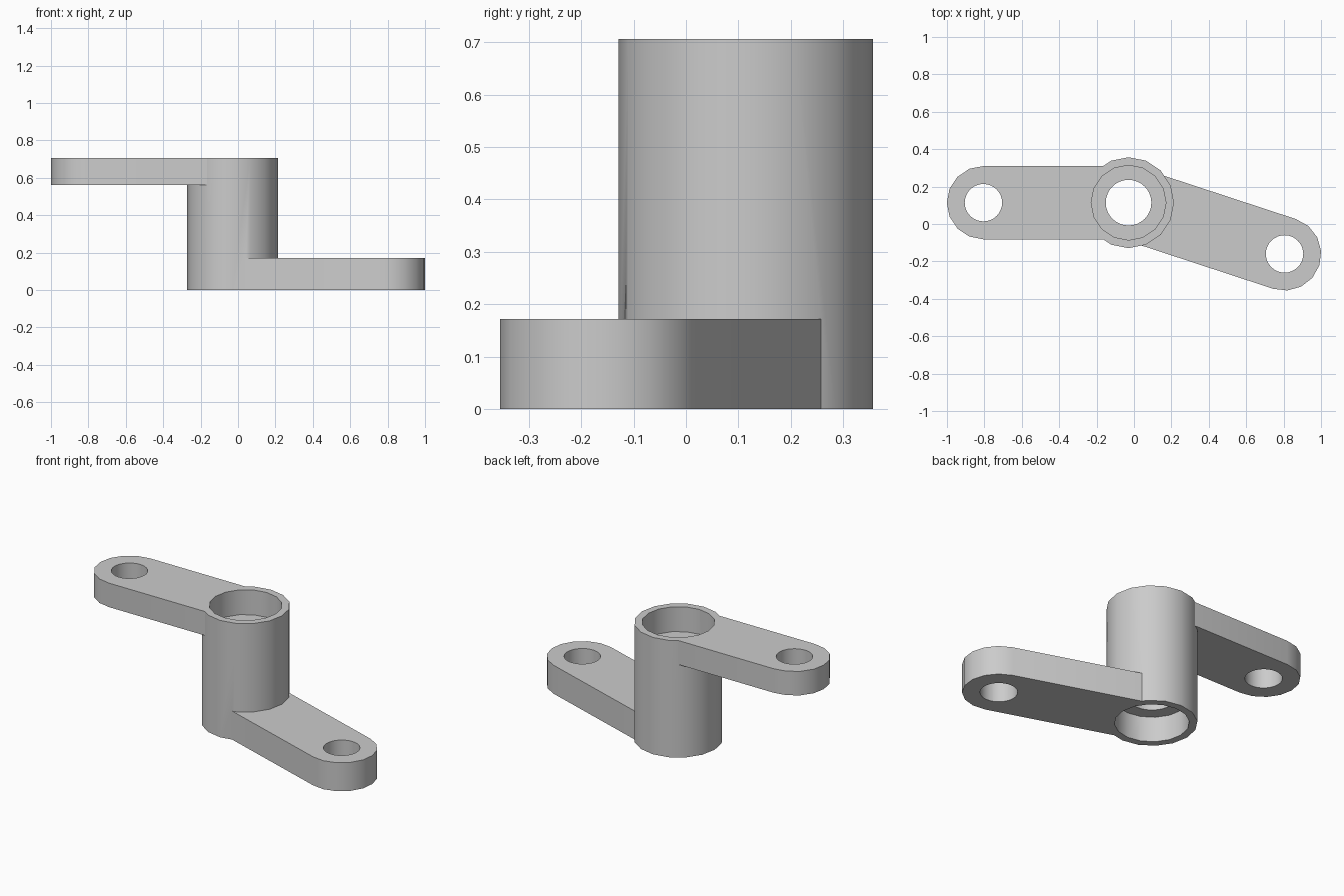
import bpy
import bmesh
from math import atan2, cos, pi, sin
from mathutils import Vector

if "Cube" in bpy.data.objects:
    bpy.data.objects.remove(bpy.data.objects["Cube"])

HUB = Vector((-0.029, 0.114))
UPPER_PIVOT = Vector((-0.805, 0.114))
LOWER_PIVOT = Vector((0.805, -0.16))
HEIGHT = 0.706
HUB_RADIUS, POCKET_RADIUS, BORE_RADIUS = 0.243, 0.2, 0.122
ARM_RADIUS, HOLE_RADIUS = 0.196, 0.1
POCKET_DEPTH = 0.15
UPPER_THICKNESS, LOWER_THICKNESS = 0.145, 0.172
SIDES = 16

metal = bpy.data.materials.new("grey metal")
metal.use_nodes = True
GREY = (0.6, 0.6, 0.6, 1)
metal.diffuse_color = GREY
metal.node_tree.nodes["Principled BSDF"].inputs["Base Color"].default_value = GREY


def arc(center, radius, start, sweep, steps):
    """Points along an arc, including both ends."""
    angles = [start + sweep * i / steps for i in range(steps + 1)]
    return [center + radius * Vector((cos(a), sin(a))) for a in angles]


def extrude(name, points, bottom, top):
    """Solid prism from a closed outline."""
    bm = bmesh.new()
    base = bm.faces.new([bm.verts.new((p.x, p.y, bottom)) for p in points])
    result = bmesh.ops.extrude_face_region(bm, geom=[base])
    raised = [v for v in result["geom"] if isinstance(v, bmesh.types.BMVert)]
    bmesh.ops.translate(bm, verts=raised, vec=(0, 0, top - bottom))
    bmesh.ops.recalc_face_normals(bm, faces=bm.faces)
    mesh = bpy.data.meshes.new(name)
    bm.to_mesh(mesh)
    bm.free()
    mesh.materials.append(metal)
    obj = bpy.data.objects.new(name, mesh)
    bpy.context.collection.objects.link(obj)
    return obj


def disc(name, center, radius, bottom, top, sides=SIDES):
    return extrude(name, arc(center, radius, 0, 2 * pi, sides)[:-1], bottom, top)


def arm(name, pivot, bottom, top):
    """Flat bar from the hub centre to a rounded end."""
    along = (pivot - HUB).normalized()
    side = Vector((-along.y, along.x)) * ARM_RADIUS
    heading = atan2(along.y, along.x)
    end = arc(pivot, ARM_RADIUS, heading - pi / 2, pi, SIDES // 2)
    return extrude(name, [HUB - side] + end + [HUB + side], bottom, top)


def combine(target, tool, operation):
    """Apply a boolean and discard the tool."""
    mod = target.modifiers.new(operation.lower(), "BOOLEAN")
    mod.operation, mod.object, mod.solver = operation, tool, "EXACT"
    graph = bpy.context.evaluated_depsgraph_get()
    mesh = bpy.data.meshes.new_from_object(target.evaluated_get(graph))
    target.modifiers.clear()
    target.data = mesh
    bpy.data.objects.remove(tool)


# Hub with the two offset arms
lever = disc("double_arm_lever", HUB, HUB_RADIUS, 0, HEIGHT)
combine(lever, arm("upper_arm", UPPER_PIVOT, HEIGHT - UPPER_THICKNESS, HEIGHT), "UNION")
combine(lever, arm("lower_arm", LOWER_PIVOT, 0, LOWER_THICKNESS), "UNION")

# Through bore, bearing pockets at both ends, and pivot holes
cutters = (
    ("bore", HUB, BORE_RADIUS, -0.1, HEIGHT + 0.1, 32),
    ("top_pocket", HUB, POCKET_RADIUS, HEIGHT - POCKET_DEPTH, HEIGHT + 0.1, SIDES),
    ("bottom_pocket", HUB, POCKET_RADIUS, -0.1, POCKET_DEPTH, SIDES),
    ("upper_hole", UPPER_PIVOT, HOLE_RADIUS, 0.4, HEIGHT + 0.1, 32),
    ("lower_hole", LOWER_PIVOT, HOLE_RADIUS, -0.1, 0.3, 32),
)
for spec in cutters:
    combine(lever, disc(*spec), "DIFFERENCE")

# Smooth round walls with crisp rims
bpy.ops.object.select_all(action="DESELECT")
lever.select_set(True)
bpy.context.view_layer.objects.active = lever
bpy.ops.object.shade_smooth_by_angle(angle=pi / 6)
